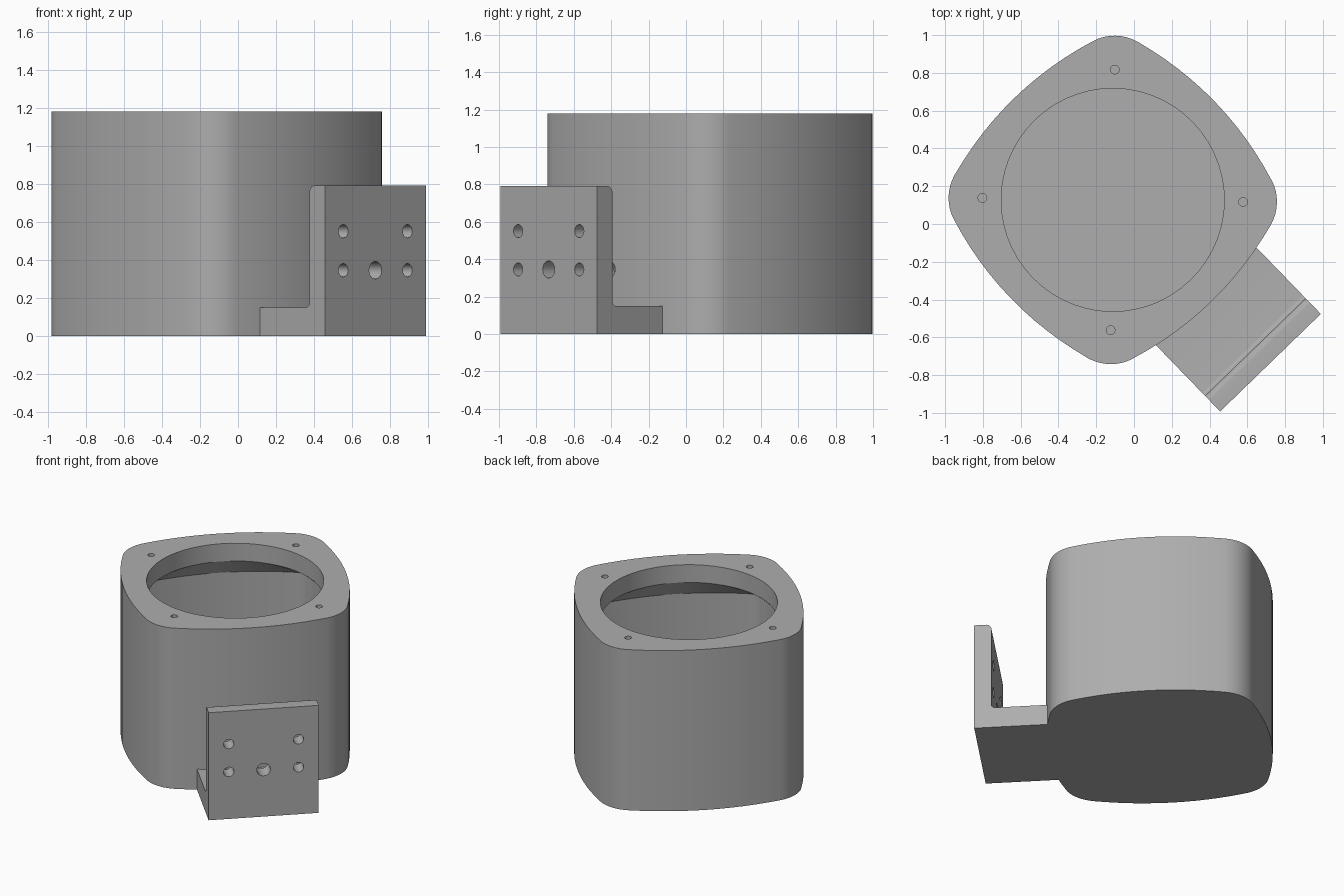
import bpy, bmesh, math
from mathutils import Matrix, Vector

if "Cube" in bpy.data.objects:
    bpy.data.objects.remove(bpy.data.objects["Cube"])

grey = bpy.data.materials.new("plain_grey")
grey.diffuse_color = (0.42, 0.42, 0.42, 1)
grey.use_nodes = True
grey.node_tree.nodes["Principled BSDF"].inputs["Base Color"].default_value = grey.diffuse_color

# Shared placement: local +x points towards the bracket
PLACE = Matrix.Translation((-0.1125, 0.1275, 0)) @ Matrix.Rotation(math.radians(-45.9), 4, 'Z')


def make(name, bm):
    bmesh.ops.recalc_face_normals(bm, faces=bm.faces)
    bm.transform(PLACE)
    me = bpy.data.meshes.new(name)
    bm.to_mesh(me)
    bm.free()
    ob = bpy.data.objects.new(name, me)
    bpy.context.collection.objects.link(ob)
    me.materials.append(grey)
    return ob


def rounded_square(inset):
    """Square with bowed sides and rounded corners, shrunk by inset."""
    tangent = math.atan2(0.438, 1.488)
    R, r = 1.8 - inset, 0.25 - inset
    pts = []
    for k in range(4):
        turn = Matrix.Rotation(k * math.pi / 2, 2)
        for i in range(12):                       # bowed side
            a = -tangent + 2 * tangent * i / 12
            pts.append(turn @ Vector((-1.05 + R * math.cos(a), R * math.sin(a))))
        for i in range(8):                        # corner
            a = tangent + (math.pi / 2 - 2 * tangent) * i / 8
            pts.append(turn @ Vector((0.438 + r * math.cos(a), 0.438 + r * math.sin(a))))
    return pts


def cut(target, drills):
    """Drill cylinders given as (centre, radius, depth, axis)."""
    bm = bmesh.new()
    for centre, radius, depth, axis in drills:
        m = Matrix.Translation(centre)
        if axis == 'X':
            m = m @ Matrix.Rotation(math.pi / 2, 4, 'Y')
        bmesh.ops.create_cone(bm, cap_ends=True, segments=24, radius1=radius,
                              radius2=radius, depth=depth, matrix=m)
    cutter = make("hole_cutter", bm)
    cutter.hide_render = True
    mod = target.modifiers.new("holes", 'BOOLEAN')
    mod.operation, mod.solver, mod.object = 'DIFFERENCE', 'EXACT', cutter
    select(target)
    bpy.ops.object.modifier_apply(modifier=mod.name)
    bpy.data.objects.remove(cutter)


def select(ob):
    bpy.ops.object.select_all(action='DESELECT')
    ob.select_set(True)
    bpy.context.view_layer.objects.active = ob


# Housing: outer wall, round top opening, flared roof underside, cavity, floor
outer, inner = rounded_square(0), rounded_square(0.08)
opening = [p.normalized() * 0.59 for p in outer]
bm = bmesh.new()
rings = [[bm.verts.new((p.x, p.y, z)) for p in pts] for pts, z in (
    (outer, 0), (outer, 1.18), (opening, 1.18), (opening, 1.05), (inner, 0.93), (inner, 0.08))]
n = len(outer)
for lo, hi in zip(rings, rings[1:]):
    for i in range(n):
        j = (i + 1) % n
        bm.faces.new((lo[i], lo[j], hi[j], hi[i]))
bm.faces.new(rings[0])
bm.faces.new(rings[-1])
housing = make("housing", bm)

# Four blind screw holes in the rim and one access hole through the wall
s = 0.69 / math.sqrt(2)
drills = [((sx * s, sy * s, 1.18), 0.023, 0.2, 'Z') for sx in (-1, 1) for sy in (-1, 1)]
drills.append(((0.75, 0, 0.345), 0.045, 0.3, 'X'))
cut(housing, drills)

# Bracket: L profile with a rounded top edge and inner fillet, swept across its width
BACK, FRONT, W = 1.085, 1.2, 0.371
profile = [(0.69, 0), (FRONT, 0), (FRONT, 0.79)]
for i in range(7):                                # rounded top edge
    a = math.pi / 2 * (1 + i / 6)
    profile.append((BACK + 0.035 + 0.035 * math.cos(a), 0.755 + 0.035 * math.sin(a)))
for i in range(7):                                # inner fillet
    a = -math.pi / 2 * i / 6
    profile.append((BACK - 0.025 + 0.025 * math.cos(a), 0.175 + 0.025 * math.sin(a)))
profile.append((0.69, 0.15))
bm = bmesh.new()
face = bm.faces.new([bm.verts.new((x, -W, z)) for x, z in profile])
new = bmesh.ops.extrude_face_region(bm, geom=[face])["geom"]
bmesh.ops.translate(bm, vec=(0, 2 * W, 0), verts=[v for v in new if isinstance(v, bmesh.types.BMVert)])
bracket = make("mounting_bracket", bm)

# Four mounting holes and a larger central one
mid = (BACK + FRONT) / 2
drills = [((mid, y, z), 0.035, 0.3, 'X') for y in (-0.235, 0.235) for z in (0.345, 0.55)]
drills.append(((mid, 0, 0.345), 0.046, 0.3, 'X'))
cut(bracket, drills)

for ob in (housing, bracket):
    select(ob)
    bpy.ops.object.shade_smooth_by_angle(angle=math.radians(30))
